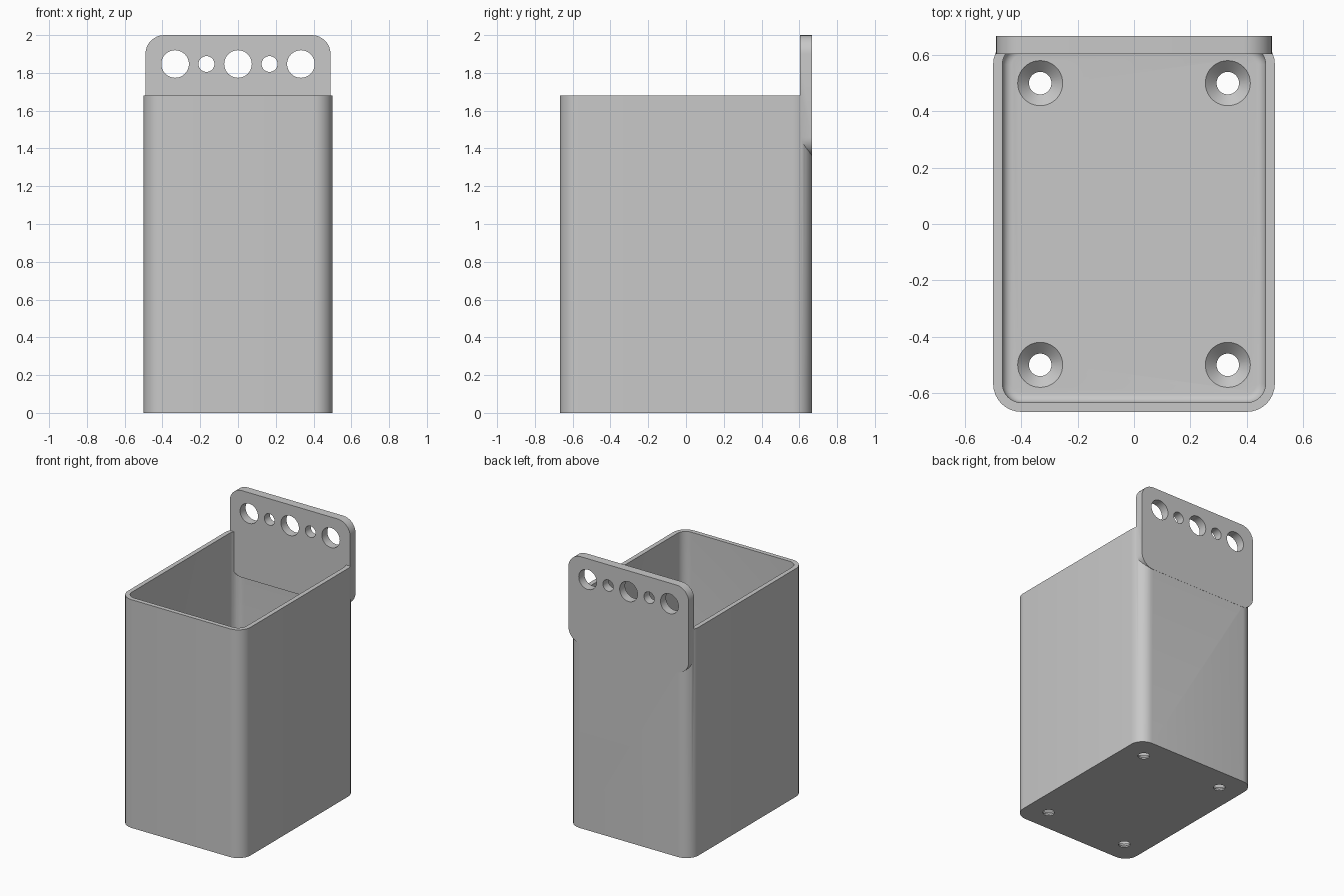
import bpy, bmesh
from math import sin, cos, pi
from mathutils import Matrix

cube = bpy.data.objects.get("Cube")
if cube:
    bpy.data.objects.remove(cube, do_unlink=True)

grey = bpy.data.materials.new("plain grey")
grey.use_nodes = True
grey.diffuse_color = (0.58, 0.58, 0.58, 1)
grey.node_tree.nodes["Principled BSDF"].inputs["Base Color"].default_value = (0.58, 0.58, 0.58, 1)

HALF_X, HALF_Y, HEIGHT = 0.5, 0.667, 1.68
WALL, FLOOR, CORNER, FILLET = 0.033, 0.05, 0.1, 0.033


def rounded_rect(hx, hy, r, steps=8):
    """Counter-clockwise outline of a rectangle with round corners."""
    pts = []
    for q, (sx, sy) in enumerate([(1, 1), (-1, 1), (-1, -1), (1, -1)]):
        for i in range(steps + 1):
            a = (q + i / steps) * pi / 2
            pts.append((sx * (hx - r) + r * cos(a), sy * (hy - r) + r * sin(a)))
    return pts


def circle(r, n=40):
    return [(r * cos(2 * pi * i / n), r * sin(2 * pi * i / n)) for i in range(n)]


def loft(name, sections, matrix=Matrix()):
    """Closed solid through a list of (outline, z) sections."""
    bm = bmesh.new()
    rings = [[bm.verts.new((x, y, z)) for x, y in pts] for pts, z in sections]
    for a, b in zip(rings, rings[1:]):
        for i in range(len(a)):
            j = (i + 1) % len(a)
            bm.faces.new((a[i], a[j], b[j], b[i]))
    bm.faces.new(rings[0][::-1])
    bm.faces.new(rings[-1])
    bm.transform(matrix)
    bmesh.ops.recalc_face_normals(bm, faces=bm.faces)
    mesh = bpy.data.meshes.new(name)
    bm.to_mesh(mesh)
    bm.free()
    mesh.materials.append(grey)
    obj = bpy.data.objects.new(name, mesh)
    bpy.context.collection.objects.link(obj)
    return obj


def combine(target, tool, operation):
    """Apply a boolean and discard the tool."""
    tool.hide_render = True
    mod = target.modifiers.new(operation.lower(), 'BOOLEAN')
    mod.operation, mod.solver, mod.object = operation, 'EXACT', tool
    bpy.context.view_layer.objects.active = target
    bpy.ops.object.modifier_apply(modifier=mod.name)
    bpy.data.objects.remove(tool, do_unlink=True)


# Bin: outer wall, rim, inner wall and filleted floor in one loft
sections = [(rounded_rect(HALF_X, HALF_Y, CORNER), z) for z in (0, HEIGHT)]
inner = (HALF_X - WALL, HALF_Y - WALL, CORNER - WALL)
sections.append((rounded_rect(*inner), HEIGHT))
for i in range(7):
    a = i / 6 * pi / 2
    inset = FILLET * (1 - cos(a))
    outline = rounded_rect(*[v - inset for v in inner])
    sections.append((outline, FLOOR + FILLET * (1 - sin(a))))
bin_body = loft("hanging_bin", sections)

# Hanger plate: rounded panel standing upright, centred on the rim
upright = Matrix.Translation((0, 0.668, HEIGHT)) @ Matrix.Rotation(pi / 2, 4, 'X')
panel = rounded_rect(0.49, 0.32, CORNER)
plate = loft("hanger_plate", [(panel, 0), (panel, 0.064)], upright)
for x, r in [(-0.333, 0.073), (-0.167, 0.042), (0, 0.073), (0.167, 0.042), (0.333, 0.073)]:
    place = Matrix.Translation((x, 0.8, 1.847)) @ Matrix.Rotation(pi / 2, 4, 'X')
    combine(plate, loft("hole_cutter", [(circle(r), 0), (circle(r), 0.4)], place), 'DIFFERENCE')
combine(bin_body, plate, 'UNION')

# Countersunk screw holes in the floor
for x in (-0.333, 0.333):
    for y in (-0.5, 0.5):
        profile = [(0.04, -0.05), (0.04, 0.01), (0.08, FLOOR), (0.08, FLOOR + 0.05)]
        cutter = loft("screw_cutter", [(circle(r), z) for r, z in profile],
                      Matrix.Translation((x, y, 0)))
        combine(bin_body, cutter, 'DIFFERENCE')

# Smooth the round corners, keep the edges crisp
bpy.ops.object.select_all(action='DESELECT')
bin_body.select_set(True)
bpy.context.view_layer.objects.active = bin_body
bpy.ops.object.shade_smooth_by_angle(angle=pi / 6)
